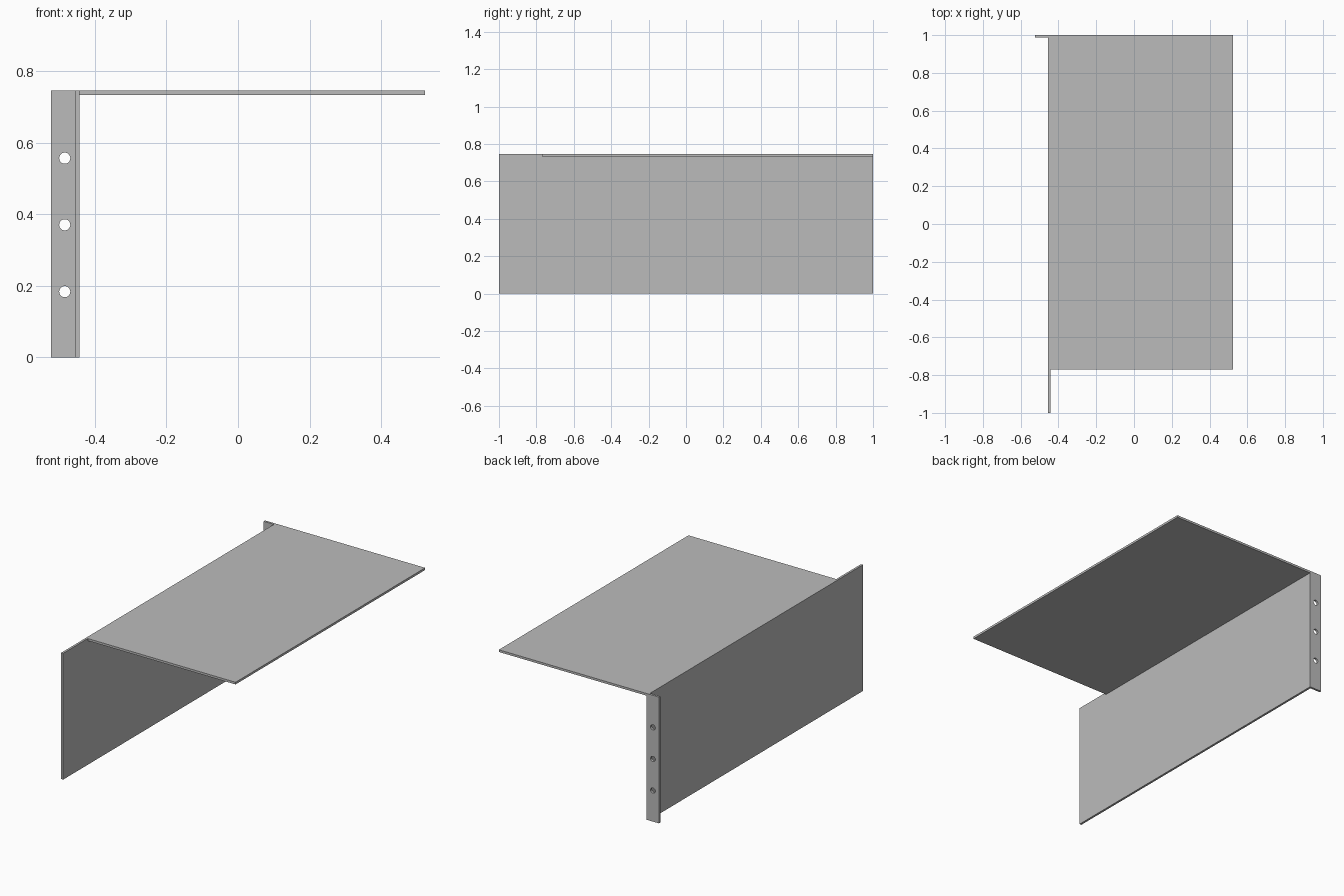
import bpy
import bmesh
from mathutils import Matrix, Vector

default_cube = bpy.data.objects.get("Cube")
if default_cube:
    bpy.data.objects.remove(default_cube, do_unlink=True)

HEIGHT = 0.746
SHEET = 0.013           # sheet thickness
OUTER, INNER = -0.456, -0.443
RIM, EDGE = -0.523, 0.523

grey = bpy.data.materials.new("sheet_grey")
grey.use_nodes = True
colour = (0.5, 0.5, 0.5, 1)
grey.diffuse_color = colour
grey.node_tree.nodes["Principled BSDF"].inputs["Base Color"].default_value = colour


def add_object(name, bm):
    mesh = bpy.data.meshes.new(name)
    bm.to_mesh(mesh)
    bm.free()
    mesh.materials.append(grey)
    obj = bpy.data.objects.new(name, mesh)
    bpy.context.collection.objects.link(obj)
    return obj


def box(name, low, high):
    low, high = Vector(low), Vector(high)
    bm = bmesh.new()
    bmesh.ops.create_cube(bm, size=1, matrix=Matrix.Translation((low + high) / 2)
                          @ Matrix.Diagonal((*(high - low), 1)))
    return add_object(name, bm)


# Upright side panel and the shelf folded from its top
box("side_panel", (OUTER, -1, 0), (INNER, 1, HEIGHT))
box("top_shelf", (INNER, -0.77, HEIGHT - SHEET), (EDGE, 1, HEIGHT))

# Mounting flange at the back
flange = box("mounting_flange", (RIM, 1 - SHEET, 0), (OUTER, 1, HEIGHT))

# Three evenly spaced screw holes
bm = bmesh.new()
for i in range(1, 4):
    place = Matrix.Translation((-0.484, 1, HEIGHT * i / 4 - 0.003))
    bmesh.ops.create_cone(bm, cap_ends=True, segments=32, radius1=0.0155,
                          radius2=0.0155, depth=0.1,
                          matrix=place @ Matrix.Rotation(1.5707963, 4, "X"))
cutter = add_object("hole_cutter", bm)
cutter.hide_render = True

holes = flange.modifiers.new("screw_holes", "BOOLEAN")
holes.operation = "DIFFERENCE"
holes.solver = "EXACT"
holes.object = cutter
bpy.context.view_layer.objects.active = flange
bpy.ops.object.modifier_apply(modifier=holes.name)
bpy.data.objects.remove(cutter, do_unlink=True)
